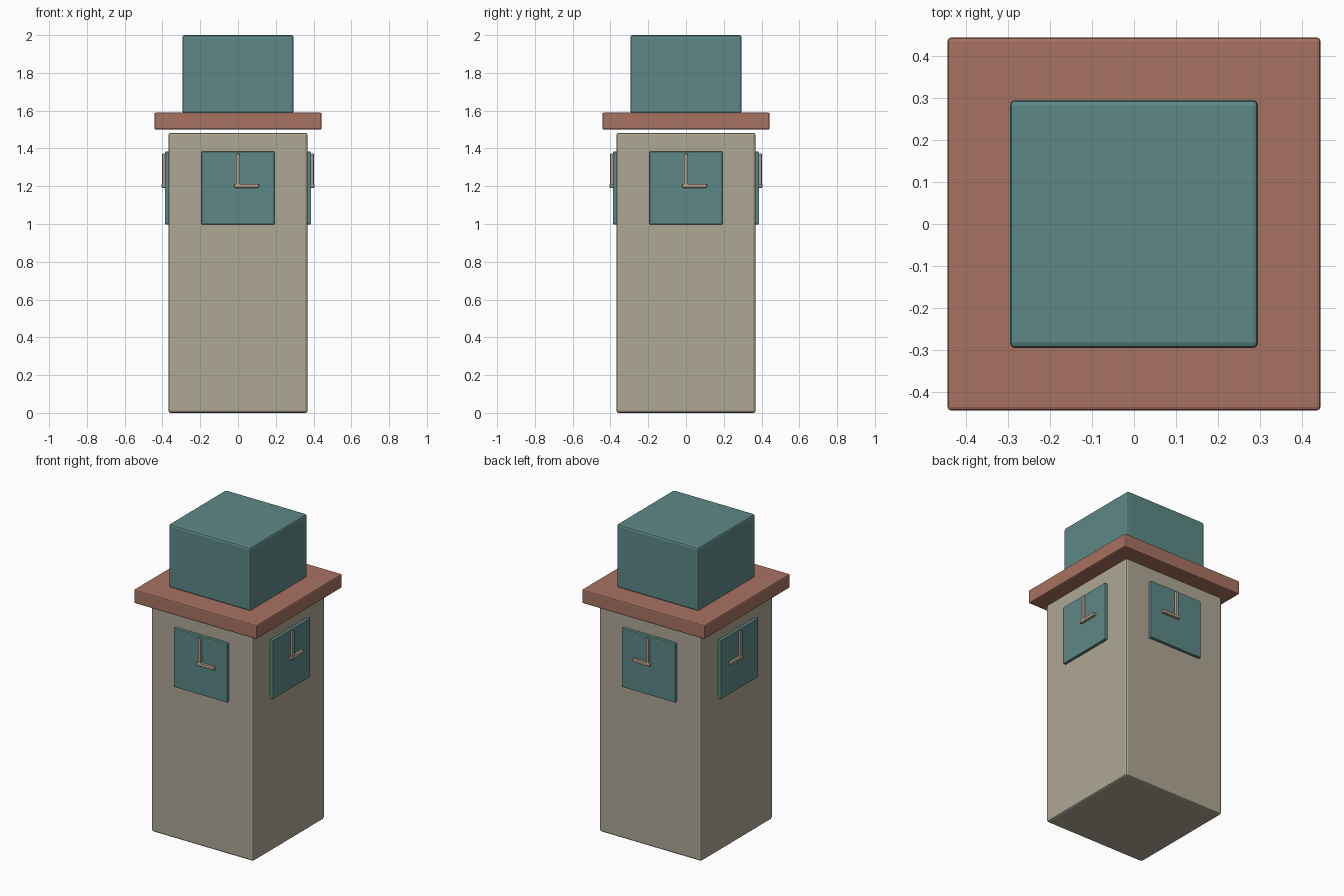
import bpy
from mathutils import Matrix, Vector
from math import radians

if "Cube" in bpy.data.objects:
    bpy.data.objects.remove(bpy.data.objects["Cube"])


def material(name, rgb):
    m = bpy.data.materials.new(name)
    m.diffuse_color = (*rgb, 1)
    m.use_nodes = True
    m.node_tree.nodes["Principled BSDF"].inputs["Base Color"].default_value = m.diffuse_color
    return m


STONE = material("stone", (0.43, 0.39, 0.30))
BRICK = material("brick", (0.39, 0.17, 0.12))
TEAL = material("teal", (0.11, 0.25, 0.24))
HAND = material("hand", (0.42, 0.34, 0.26))


def box(name, lo, hi, mat, bevel, place=None):
    """Bevelled box between two corners, optionally moved by a matrix."""
    lo, hi = Vector(lo), Vector(hi)
    bpy.ops.mesh.primitive_cube_add(size=1)
    ob = bpy.context.object
    ob.name = name
    size = hi - lo
    m = Matrix.Translation((lo + hi) / 2) @ Matrix.Diagonal((*size, 1))
    ob.data.transform(place @ m if place else m)
    if place and place.determinant() < 0:
        ob.data.flip_normals()
    ob.data.materials.append(mat)
    b = ob.modifiers.new("Bevel", 'BEVEL')
    b.width = bevel
    b.segments = 2
    return ob


# Tower, eave slab and upper block
box("tower_body", (-0.368, -0.368, 0), (0.368, 0.368, 1.483), STONE, 0.012)
box("eave_slab", (-0.443, -0.443, 1.50), (0.443, 0.443, 1.59), BRICK, 0.008)
box("upper_block", (-0.295, -0.295, 1.585), (0.295, 0.295, 2.0), TEAL, 0.013)

# Clocks: front and right, each mirrored to the opposite side
turn = Matrix.Rotation(radians(90), 4, 'Z')
sides = {
    "front": Matrix.Identity(4),
    "right": turn,
    "back": Matrix.Diagonal((1, -1, 1, 1)),
    "left": Matrix.Diagonal((-1, 1, 1, 1)) @ turn,
}
for side, m in sides.items():
    box(f"{side}_clock_face", (-0.193, -0.387, 0.998), (0.193, -0.36, 1.383), TEAL, 0.004, m)
    box(f"{side}_minute_hand", (-0.011, -0.402, 1.192), (0.011, -0.384, 1.372), HAND, 0.005, m)
    box(f"{side}_hour_hand", (-0.02, -0.404, 1.191), (0.11, -0.384, 1.213), HAND, 0.005, m)
